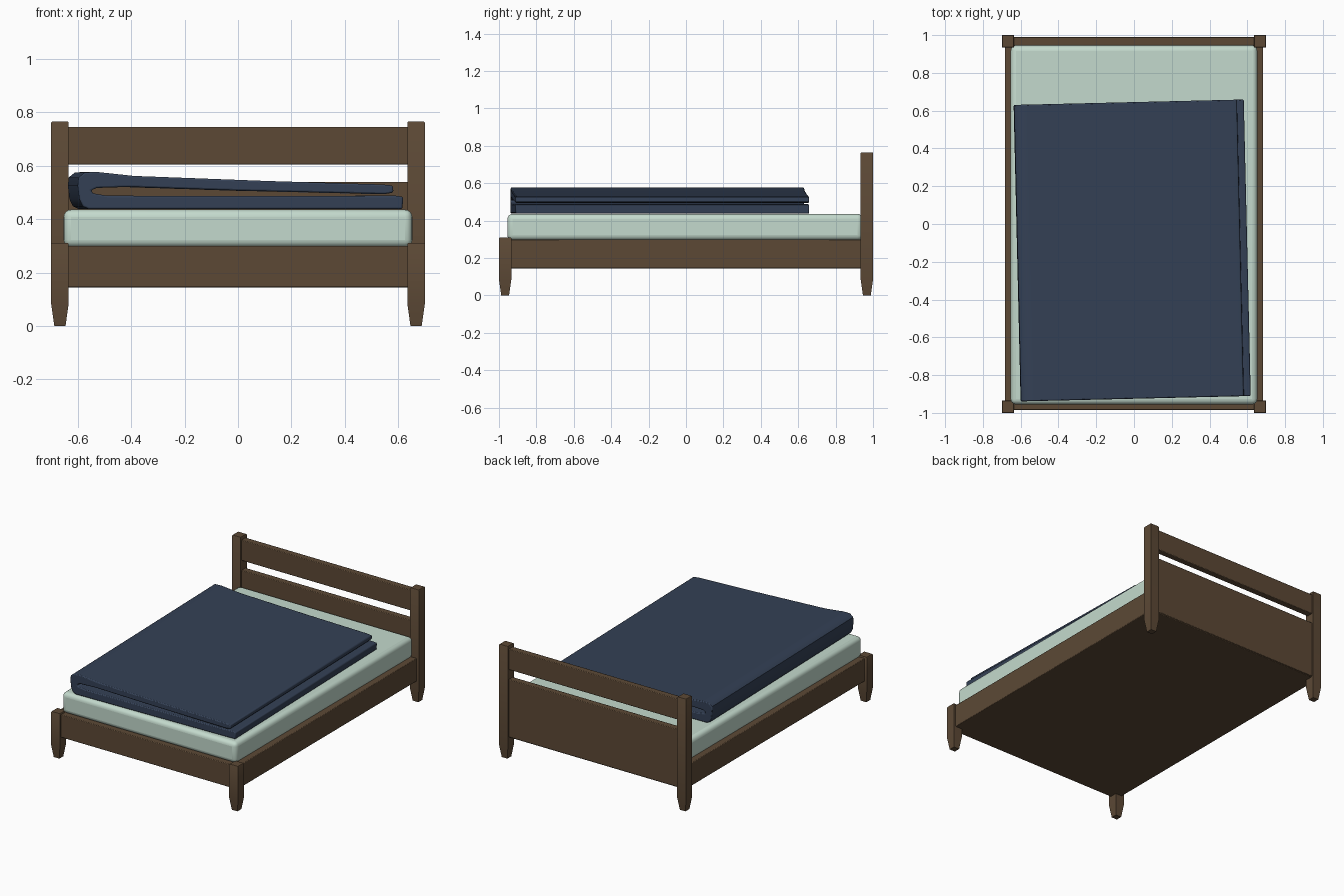
import bpy, bmesh, math

if "Cube" in bpy.data.objects:
    bpy.data.objects.remove(bpy.data.objects["Cube"])


def material(name, rgb):
    m = bpy.data.materials.new(name)
    m.diffuse_color = (*rgb, 1)
    m.use_nodes = True
    m.node_tree.nodes["Principled BSDF"].inputs["Base Color"].default_value = m.diffuse_color
    return m


WOOD = material("dark wood", (0.107, 0.066, 0.036))
SHEET = material("pale green", (0.55, 0.70, 0.61))
NAVY = material("navy blue", (0.034, 0.052, 0.092))


def finish(name, bm, mat, bevel=0.0, segments=2, angle=30):
    bmesh.ops.recalc_face_normals(bm, faces=bm.faces)
    me = bpy.data.meshes.new(name)
    bm.to_mesh(me)
    bm.free()
    ob = bpy.data.objects.new(name, me)
    bpy.context.collection.objects.link(ob)
    me.materials.append(mat)
    if bevel:
        b = ob.modifiers.new("bevel", 'BEVEL')
        b.width, b.segments = bevel, segments
        b.limit_method, b.angle_limit = 'ANGLE', math.radians(angle)
    bpy.ops.object.select_all(action='DESELECT')
    ob.select_set(True)
    bpy.context.view_layer.objects.active = ob
    bpy.ops.object.shade_smooth_by_angle(angle=math.radians(40))
    return ob


def box(name, x0, x1, y0, y1, z0, z1, mat, bevel=0.004, segments=2):
    bm = bmesh.new()
    bmesh.ops.create_cube(bm, size=1)
    for v in bm.verts:
        v.co = ((x0 + x1) / 2 + v.co.x * (x1 - x0),
                (y0 + y1) / 2 + v.co.y * (y1 - y0),
                (z0 + z1) / 2 + v.co.z * (z1 - z0))
    return finish(name, bm, mat, bevel, segments)


def post(name, x, y, height):
    # square post: tapered foot, straight shaft, slightly chamfered top
    bm = bmesh.new()
    rings = []
    for z, h in ((0, 0.021), (0.085, 0.033), (height - 0.004, 0.033), (height, 0.030)):
        rings.append([bm.verts.new((x + sx * h, y + sy * h, z))
                      for sx, sy in ((-1, -1), (1, -1), (1, 1), (-1, 1))])
    for a, b in zip(rings, rings[1:]):
        for i in range(4):
            j = (i + 1) % 4
            bm.faces.new((a[i], a[j], b[j], b[i]))
    bm.faces.new(rings[0])
    bm.faces.new(rings[-1])
    return finish(name, bm, WOOD)


# corner posts
for side, s in (("left", -1), ("right", 1)):
    post("front_post_" + side, s * 0.667, -0.967, 0.31)
    post("head_post_" + side, s * 0.667, 0.967, 0.765)

# bed base with closed underside
box("bed_base", -0.684, 0.684, -0.985, 0.985, 0.145, 0.30, WOOD)

# headboard
box("headboard_panel", -0.65, 0.65, 0.945, 0.989, 0.15, 0.54, WOOD)
box("headboard_rail", -0.65, 0.65, 0.945, 0.989, 0.605, 0.745, WOOD)

# mattress
box("mattress", -0.653, 0.653, -0.955, 0.945, 0.295, 0.436, SHEET, 0.028, 4)

# folded blanket: hairpin cross-section swept along the bed
profile = [(0.606, 0.438), (0.608, 0.484), (0.58, 0.488), (0.0, 0.487),
           (-0.50, 0.488), (-0.555, 0.497), (-0.56, 0.508), (-0.54, 0.517),
           (-0.42, 0.521), (0.0, 0.507), (0.54, 0.494), (0.572, 0.500),
           (0.570, 0.526), (0.53, 0.530), (0.1, 0.543), (-0.40, 0.562),
           (-0.54, 0.577), (-0.585, 0.575), (-0.608, 0.556), (-0.611, 0.525),
           (-0.605, 0.475), (-0.592, 0.448), (-0.57, 0.438)]
bm = bmesh.new()
ends = [[bm.verts.new((x, y, z)) for x, z in profile] for y in (-0.785, 0.785)]
n = len(profile)
for i in range(n):
    j = (i + 1) % n
    bm.faces.new((ends[0][i], ends[0][j], ends[1][j], ends[1][i]))
for e in ends:
    bm.faces.new(e)
blanket = finish("folded_blanket", bm, NAVY, 0.006, 2, 50)
blanket.location = (-0.008, -0.14, 0)
blanket.rotation_euler.z = math.radians(1.35)
